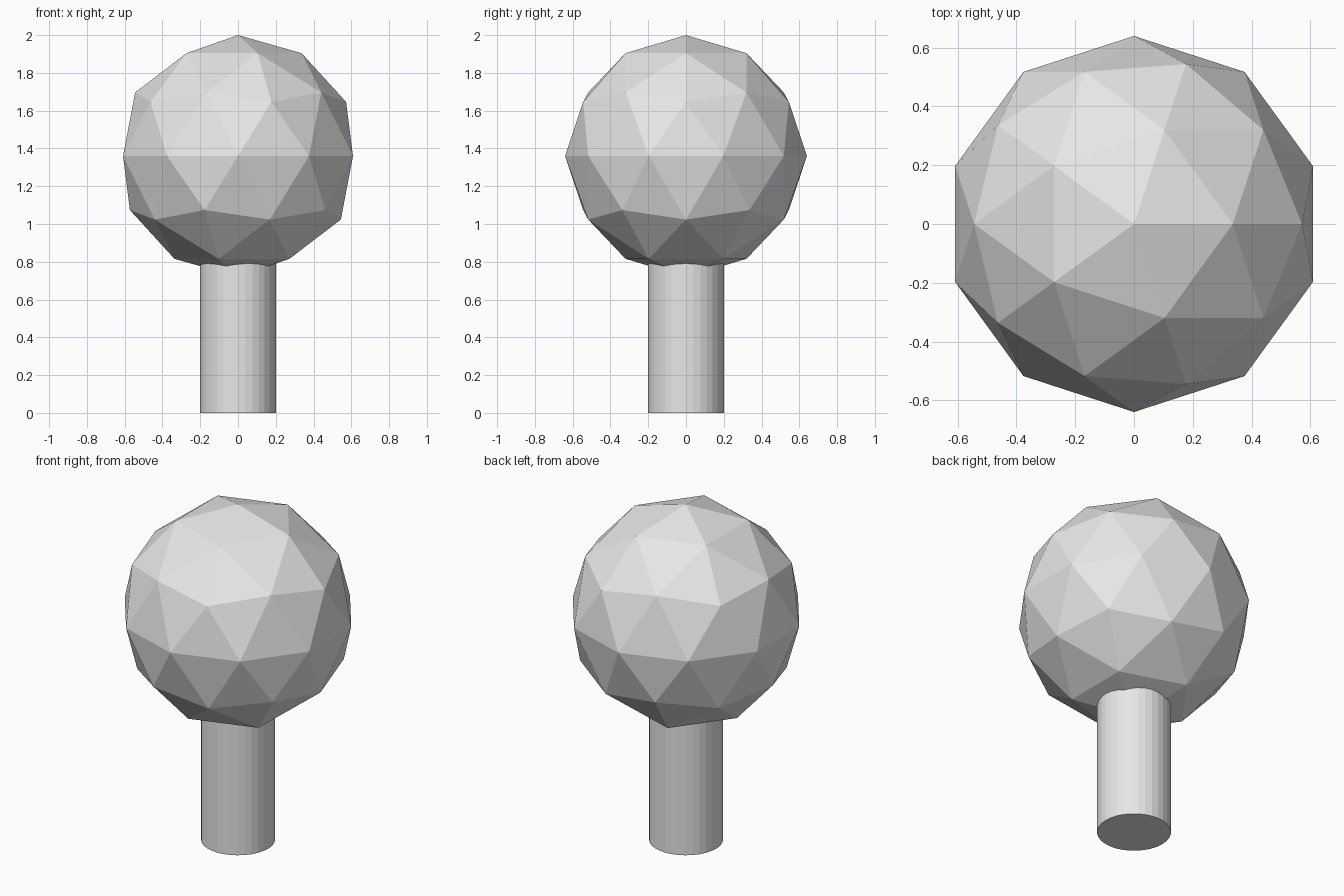
import bpy

cube = bpy.data.objects.get("Cube")
if cube:
    bpy.data.objects.remove(cube, do_unlink=True)

RADIUS = 0.64
HEIGHT = 2.0
TRUNK_TOP = 0.9

# Single grey material
grey = bpy.data.materials.new("light grey")
grey.use_nodes = True
colour = (0.8, 0.8, 0.8, 1)
grey.diffuse_color = colour
grey.node_tree.nodes["Principled BSDF"].inputs["Base Color"].default_value = colour


def finish(name):
    obj = bpy.context.object
    obj.name = obj.data.name = name
    obj.data.materials.append(grey)
    bpy.ops.object.shade_flat()


# Faceted crown
bpy.ops.mesh.primitive_ico_sphere_add(
    subdivisions=2, radius=RADIUS, location=(0, 0, HEIGHT - RADIUS))
finish("crown")

# Trunk, its top buried in the crown
bpy.ops.mesh.primitive_cylinder_add(
    vertices=32, radius=0.2, depth=TRUNK_TOP, location=(0, 0, TRUNK_TOP / 2))
finish("trunk")
